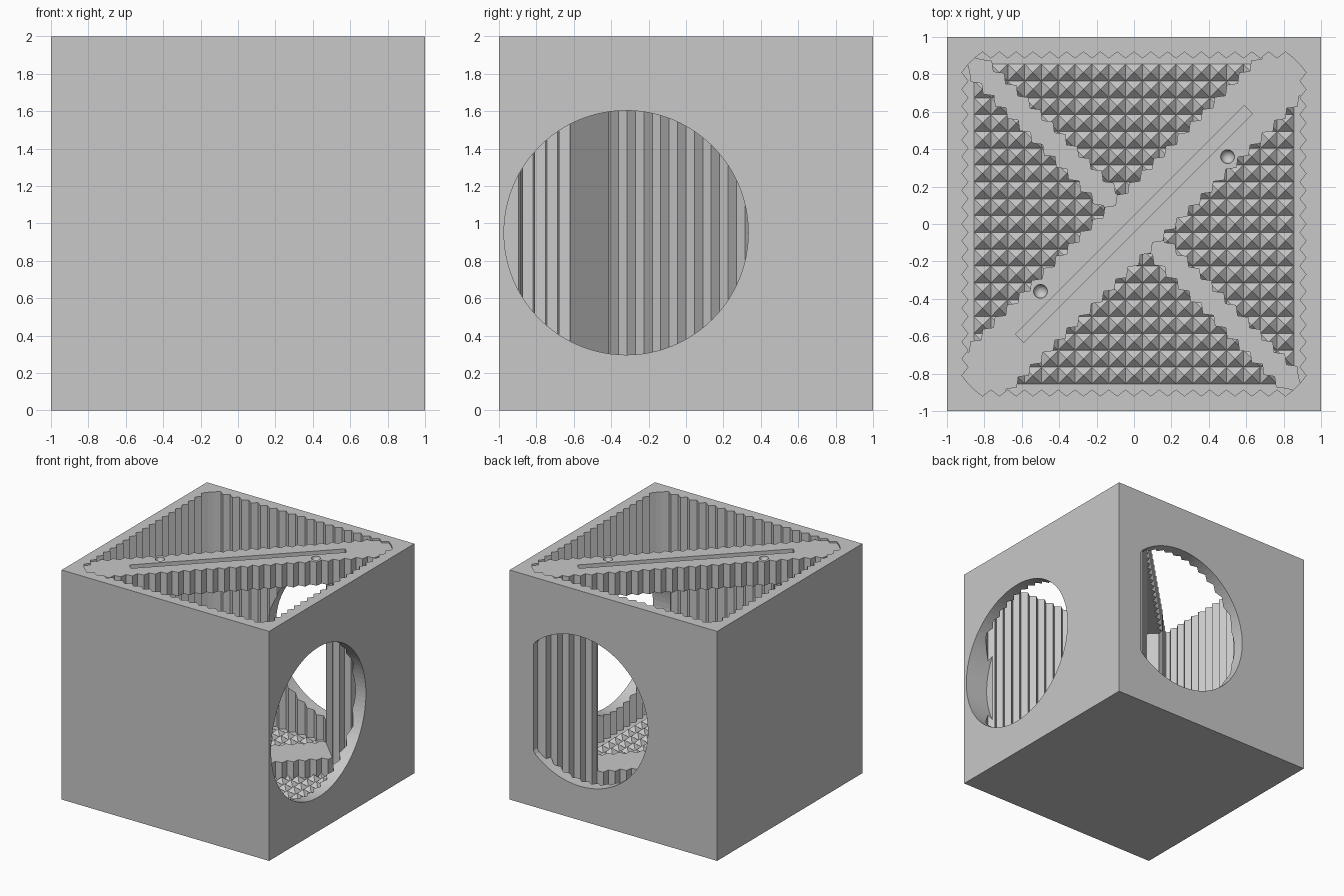
import bpy, bmesh, math
from mathutils import Matrix, Vector

cube = bpy.data.objects.get("Cube")
if cube:
    bpy.data.objects.remove(cube, do_unlink=True)

grey = bpy.data.materials.new("plain grey")
grey.use_nodes = True
COLOUR = (0.58, 0.58, 0.58, 1)
grey.diffuse_color = COLOUR
grey.node_tree.nodes["Principled BSDF"].inputs["Base Color"].default_value = COLOUR

PITCH = 0.09      # spacing of the corrugations and floor pyramids
TOOTH = 0.035     # depth of a corrugation
FLOOR = 0.1
SILL = 0.26


def finish(name, bm, turn=0):
    bmesh.ops.recalc_face_normals(bm, faces=bm.faces)
    mesh = bpy.data.meshes.new(name)
    bm.to_mesh(mesh)
    bm.free()
    mesh.materials.append(grey)
    obj = bpy.data.objects.new(name, mesh)
    obj.rotation_euler.z = turn
    bpy.context.collection.objects.link(obj)
    return obj


def prism(name, outline, low, high, place=lambda u, v, w: (u, v, w), turn=0):
    """Extrude a flat outline between two levels."""
    bm = bmesh.new()
    face = bm.faces.new([bm.verts.new(place(u, v, low)) for u, v in outline])
    new = bmesh.ops.extrude_face_region(bm, geom=[face])["geom"]
    shift = Vector(place(0, 0, high)) - Vector(place(0, 0, low))
    verts = [v for v in new if isinstance(v, bmesh.types.BMVert)]
    bmesh.ops.translate(bm, verts=verts, vec=shift)
    return finish(name, bm, turn)


def rectangle(a, b):
    return [(-a, -b), (a, -b), (a, b), (-a, b)]


def cut(target, cutter):
    mod = target.modifiers.new(cutter.name, "BOOLEAN")
    mod.operation = "DIFFERENCE"
    mod.solver = "EXACT"
    mod.object = cutter
    cutter.hide_render = True
    cutter.hide_viewport = True
    cutter.display_type = "WIRE"


def zigzag_square():
    """Corrugated square outline with chamfered corners."""
    pts = []
    for side in range(4):
        rot = Matrix.Rotation(side * math.pi / 2, 2)
        for k in range(39):
            p = Vector((-0.855 + k * PITCH / 2, -0.885 - TOOTH * (k % 2)))
            pts.append(tuple(rot @ p))
    return pts


def zigzag_bar(half_length, half_width, tip):
    """Long outline with corrugated sides and pointed ends."""
    n = 2 * round(half_length / PITCH)
    side = [(-half_length + k * half_length / n, -half_width - TOOTH * (k % 2))
            for k in range(2 * n + 1)]
    half = side + [(tip, 0)]
    return half + [(-x, -y) for x, y in half]


def circle(u, v, r, limit=9):
    pts = []
    for k in range(96):
        a = 2 * math.pi * k / 96
        pts.append((min(u + r * math.cos(a), limit), v + r * math.sin(a)))
    return pts


# Outer box with a corrugated cavity
box = prism("box_shell", rectangle(1, 1), 0, 2)
cut(box, prism("cavity_cutter", zigzag_square(), FLOOR, 2.2))

# Round windows: full on the right-hand view side, flat-edged at the back
cut(box, prism("side_window_cutter", circle(-0.32, 0.95, 0.653), 0.78, 1.2,
               lambda u, v, w: (w, u, v)))
cut(box, prism("back_window_cutter", circle(0.32, 0.95, 0.653, 0.77), 0.78, 1.2,
               lambda u, v, w: (u, w, v)))

# Pyramid-studded floor
bm = bmesh.new()
for i in range(-9, 10):
    for j in range(-9, 10):
        x, y, h = i * PITCH, j * PITCH, PITCH / 2
        base = [bm.verts.new((x + a, y + b, FLOOR)) for a, b in rectangle(h, h)]
        peak = bm.verts.new((x, y, FLOOR + h))
        for k in range(4):
            bm.faces.new((base[k], base[(k + 1) % 4], peak))
finish("pyramid_floor", bm)

# Diagonal divider frame with a large opening
DIAGONAL = math.pi / 4
divider = prism("diagonal_divider", zigzag_bar(1.2, 0.14, 1.32), 0.05, 1.985, turn=DIAGONAL)
cut(divider, prism("opening_cutter", rectangle(0.73, 0.5), SILL, 1.78, turn=DIAGONAL))

# Slot and two dimples in the top of the divider
cut(divider, prism("slot_cutter", rectangle(0.865, 0.032), 1.94, 2.1, turn=DIAGONAL))
for name, s in (("left", 1), ("right", -1)):
    bm = bmesh.new()
    bmesh.ops.create_uvsphere(bm, u_segments=24, v_segments=12, radius=0.037,
                              matrix=Matrix.Translation((s * 0.5, s * 0.36, 1.985)))
    cut(divider, finish(name + "_dimple_cutter", bm))

# Low corrugated rail along the other diagonal of the floor
prism("floor_rail", zigzag_bar(1.2, 0.045, 1.28), 0.05, SILL - 0.01, turn=-DIAGONAL)
